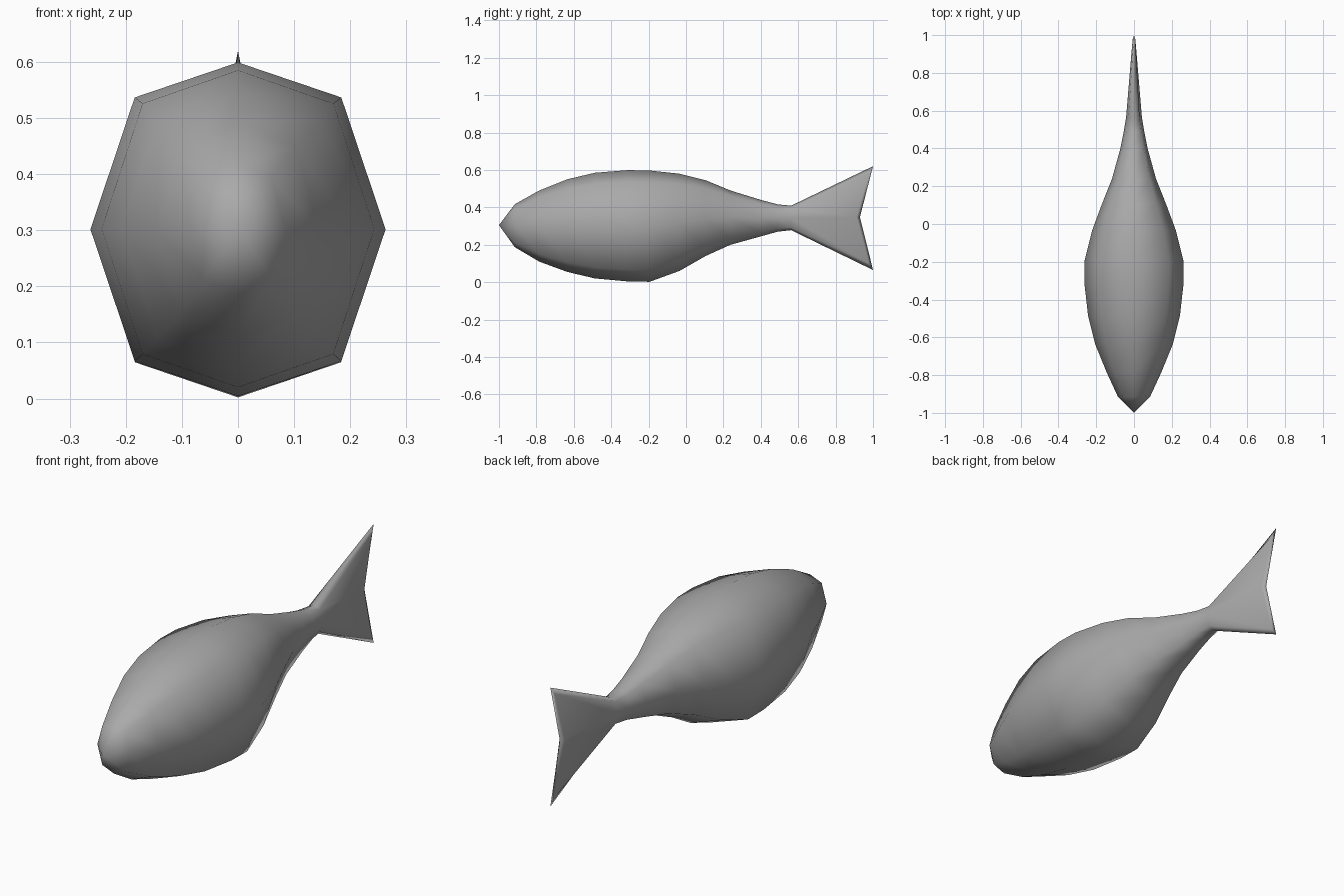
import bpy
import bmesh

cube = bpy.data.objects.get("Cube")
if cube:
    bpy.data.objects.remove(cube, do_unlink=True)

grey = bpy.data.materials.new("plain grey")
grey.use_nodes = True
colour = (0.4, 0.4, 0.4, 1)
grey.diffuse_color = colour
grey.node_tree.nodes["Principled BSDF"].inputs["Base Color"].default_value = colour

# Body stations from nose to tail root: y, half width, bottom z, top z
STATIONS = [
    (-0.915, 0.085, 0.187, 0.417),
    (-0.785, 0.145, 0.110, 0.490),
    (-0.635, 0.206, 0.055, 0.550),
    (-0.487, 0.243, 0.020, 0.585),
    (-0.310, 0.263, 0.004, 0.599),
    (-0.195, 0.262, 0.002, 0.597),
    (-0.035, 0.222, 0.060, 0.580),
    (0.105, 0.170, 0.140, 0.545),
    (0.238, 0.117, 0.200, 0.490),
    (0.400, 0.072, 0.245, 0.440),
    (0.490, 0.054, 0.270, 0.416),
    (0.562, 0.042, 0.278, 0.409),
]
# Octagonal section, as fractions of half width and half height
SECTION = [(0, 1), (0.7, 0.79), (1, 0), (0.7, -0.79),
           (0, -1), (-0.7, -0.79), (-1, 0), (-0.7, 0.79)]
# Forked end of the tail fin, in the same order around
FIN_END = [(0, 1.0, 0.62), (0.007, 0.978, 0.585), (0.013, 0.912, 0.348), (0.007, 0.978, 0.10),
           (0, 1.0, 0.065), (-0.007, 0.978, 0.10), (-0.013, 0.912, 0.348), (-0.007, 0.978, 0.585)]

bm = bmesh.new()
rings = []
for y, width, low, high in STATIONS:
    mid, half = (low + high) / 2, (high - low) / 2
    rings.append([bm.verts.new((width * u, y, mid + half * v)) for u, v in SECTION])
rings.append([bm.verts.new(p) for p in FIN_END])


def fan(ring, tip):
    centre = bm.verts.new(tip)
    for i in range(8):
        bm.faces.new((ring[i], ring[(i + 1) % 8], centre))


# Skin between neighbouring rings
for a, b in zip(rings, rings[1:]):
    for i in range(8):
        j = (i + 1) % 8
        bm.faces.new((a[i], a[j], b[j], b[i]))

# Pointed nose and notched rear edge of the fin
fan(rings[0], (0, -1.0, 0.305))
fan(rings[-1], (0, 0.93, 0.348))

bmesh.ops.recalc_face_normals(bm, faces=bm.faces)
for face in bm.faces:
    face.smooth = True
mesh = bpy.data.meshes.new("fish_body")
bm.to_mesh(mesh)
bm.free()
mesh.materials.append(grey)
fish = bpy.data.objects.new("fish_body", mesh)
bpy.context.collection.objects.link(fish)
